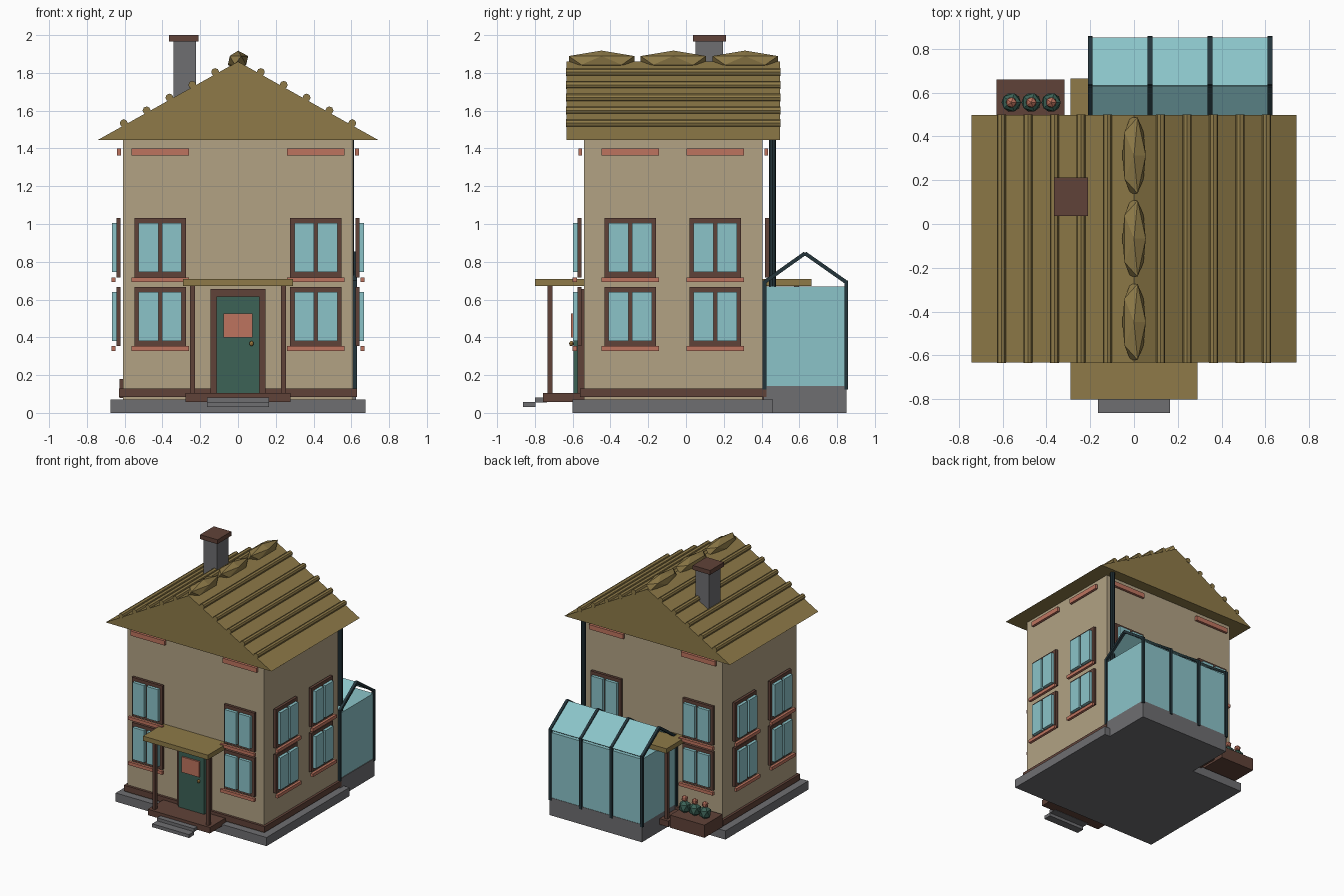
import bpy, bmesh, math
from mathutils import Matrix, Vector

if "Cube" in bpy.data.objects:
    bpy.data.objects.remove(bpy.data.objects["Cube"])

def mat(name, r, g, b):
    m = bpy.data.materials.new(name)
    lin = lambda c: (c / 255 / 12.92) if c < 10 else ((c / 255 + 0.055) / 1.055) ** 2.4
    m.diffuse_color = (lin(r), lin(g), lin(b), 1)
    m.use_nodes = True
    m.node_tree.nodes["Principled BSDF"].inputs["Base Color"].default_value = m.diffuse_color
    return m

WALL = mat("wall plaster", 178, 162, 132)
ROOF = mat("roof olive", 142, 122, 72)
WOOD = mat("dark wood", 96, 66, 56)
CORAL = mat("coral trim", 190, 116, 95)
GLASS = mat("window glass", 139, 196, 201)
STONE = mat("stone grey", 110, 110, 113)
DOOR = mat("door green", 60, 98, 86)
METAL = mat("dark metal", 36, 53, 59)
BRASS = mat("brass", 160, 122, 62)

def finish(name, bm, m):
    bmesh.ops.recalc_face_normals(bm, faces=bm.faces)
    me = bpy.data.meshes.new(name)
    bm.to_mesh(me)
    bm.free()
    me.materials.append(m)
    ob = bpy.data.objects.new(name, me)
    bpy.context.collection.objects.link(ob)
    return ob

def box(name, m, x0, x1, y0, y1, z0, z1):
    bm = bmesh.new()
    M = Matrix.Translation(((x0 + x1) / 2, (y0 + y1) / 2, (z0 + z1) / 2)) @ \
        Matrix.Diagonal((abs(x1 - x0), abs(y1 - y0), abs(z1 - z0), 1))
    bmesh.ops.create_cube(bm, size=1, matrix=M)
    return finish(name, bm, m)

def beam(name, m, a, b, w, d):
    """Box from a to b: w across x, d thick."""
    a, b = Vector(a), Vector(b)
    z = (b - a).normalized()
    x = Vector((1, 0, 0))
    R = Matrix((x, z.cross(x), z)).transposed().to_4x4()
    bm = bmesh.new()
    bmesh.ops.create_cube(bm, size=1, matrix=Matrix.Translation((a + b) / 2) @ R @
                          Matrix.Diagonal((w, d, (b - a).length, 1)))
    return finish(name, bm, m)

def ball(name, m, loc, size, sub=1):
    bm = bmesh.new()
    bmesh.ops.create_icosphere(bm, subdivisions=sub, radius=1,
                               matrix=Matrix.Translation(loc) @ Matrix.Diagonal((*size, 1)))
    return finish(name, bm, m)

def rod(name, m, loc, r, length, sides, rot=Matrix()):
    bm = bmesh.new()
    bmesh.ops.create_cone(bm, cap_ends=True, segments=sides, radius1=r, radius2=r, depth=length,
                          matrix=Matrix.Translation(loc) @ rot)
    return finish(name, bm, m)

X, YF, YB = 0.61, -0.54, 0.405

def on_wall(side, name, m, u0, u1, d0, d1, z0, z1):
    """Box on one wall: u runs along the wall, d is the distance out from it."""
    if side == "front":
        return box("front_" + name, m, u0, u1, YF - d1, YF - d0, z0, z1)
    if side == "back":
        return box("back_" + name, m, u0, u1, YB + d0, YB + d1, z0, z1)
    s = 1 if side == "right" else -1
    return box(side + "_" + name, m, s * (X + d0), s * (X + d1), u0, u1, z0, z1)

# house body
box("foundation", STONE, -0.675, 0.675, -0.6, 0.46, 0, 0.07)
box("walls", WALL, -X, X, YF, YB, 0.065, 1.45)
box("base_band", WOOD, -0.63, 0.63, -0.56, 0.425, 0.083, 0.13)

# gable roof
R0, R1, HW, EAVE, APEX = -0.633, 0.497, 0.742, 1.445, 1.86
bm = bmesh.new()
f = bm.faces.new([bm.verts.new(p) for p in ((-HW, R0, EAVE), (HW, R0, EAVE), (0, R0, APEX))])
ex = bmesh.ops.extrude_face_region(bm, geom=[f])
bmesh.ops.translate(bm, vec=(0, R1 - R0, 0),
                    verts=[v for v in ex["geom"] if isinstance(v, bmesh.types.BMVert)])
finish("roof", bm, ROOF)

# roof ribs and ridge caps
for i in range(1, 6):
    for s in (-1, 1):
        x = 0.121 * i
        z = APEX - x * (APEX - EAVE) / HW + 0.012
        rod("roof_rib", ROOF, (s * x, (R0 + R1) / 2, z), 0.021, R1 - R0 + 0.004, 8,
            Matrix.Rotation(math.pi / 2, 4, 'X'))
for y in (-0.447, -0.067, 0.313):
    ball("ridge_cap", ROOF, (0, y, 1.866), (0.06, 0.204, 0.052))

# chimney
box("chimney", STONE, -0.342, -0.222, 0.05, 0.195, 1.55, 1.97)
box("chimney_cap", WOOD, -0.365, -0.209, 0.036, 0.213, 1.965, 2.0)

# windows on all four walls, two storeys, plus the high trim plates
for side, centres in (("front", (-0.412, 0.412)), ("back", (-0.412, 0.412)),
                      ("left", (-0.295, 0.155)), ("right", (-0.295, 0.155))):
    for c in centres:
        for z in (0.51, 0.875):
            on_wall(side, "window_frame", WOOD, c - 0.137, c + 0.137, 0.012, 0.034, z - 0.157, z + 0.157)
            for s in (-1, 1):
                on_wall(side, "window_pane", GLASS, c + s * 0.01, c + s * 0.114, 0.034, 0.058,
                        z - 0.13, z + 0.13)
            on_wall(side, "window_sill", CORAL, c - 0.153, c + 0.153, 0.038, 0.06, z - 0.183, z - 0.157)
        on_wall(side, "trim_plate", CORAL, c - 0.153, c + 0.153, 0.01, 0.03, 1.362, 1.4)

# doors and porches, front and back
for side in ("front", "back"):
    on_wall(side, "door_frame", WOOD, -0.145, 0.145, 0.0, 0.035, 0.1, 0.655)
    on_wall(side, "door", DOOR, -0.114, 0.114, 0.03, 0.055, 0.105, 0.615)
    on_wall(side, "door_panel", CORAL, -0.078, 0.078, 0.05, 0.068, 0.4, 0.525)
    on_wall(side, "porch_roof", ROOF, -0.29, 0.29, 0.0, 0.26, 0.672, 0.71)
    on_wall(side, "porch_floor", WOOD, -0.278, 0.278, 0.0, 0.217, 0.057, 0.105)
    for x in (-0.24, 0.24):
        on_wall(side, "porch_post", WOOD, x - 0.013, x + 0.013, 0.168, 0.194, 0.1, 0.675)
ball("door_knob", BRASS, (0.072, -0.607, 0.367), (0.012, 0.012, 0.014), 2)
box("upper_step", STONE, -0.165, 0.165, -0.8, -0.735, 0.055, 0.082)
box("lower_step", STONE, -0.165, 0.165, -0.862, -0.797, 0.03, 0.057)

# greenhouse at the back
GX0, GX1, GY0, GY1, GZ = -0.2, 0.62, 0.41, 0.85, 0.67
GM, TOP = 0.63, 0.845
box("greenhouse_base", STONE, GX0, GX1 + 0.005, GY0, GY1, 0, 0.143)
box("greenhouse_glass", GLASS, GX0, GX1, GY0, GY1 - 0.003, 0.14, GZ)
xc = (GX0 + GX1) / 2
for y in (GY0, GY1):
    beam("greenhouse_roof_glass", GLASS, (xc, y, 0.69), (xc, GM, TOP - 0.003), GX1 - GX0, 0.006)
for i in range(4):
    x = GX0 + (GX1 - GX0) * i / 3
    for y in (GY0 + 0.005, GY1 - 0.002):
        box("greenhouse_post", METAL, x - 0.011, x + 0.011, y - 0.01, y + 0.01, 0.125, 0.7)
        beam("greenhouse_rafter", METAL, (x, y, 0.692), (x, GM, TOP), 0.022, 0.02)

# drain pipe at the back corner
rod("drain_pipe", METAL, (0.597, 0.458, 0.775), 0.018, 1.35, 8)

# planter with flowers
box("planter", WOOD, -0.627, -0.318, 0.43, 0.66, 0.078, 0.18)
for x in (-0.56, -0.469, -0.378):
    ball("flower_leaves", DOOR, (x, 0.555, 0.225), (0.049, 0.049, 0.055))
    ball("flower_head", CORAL, (x, 0.555, 0.29), (0.027, 0.027, 0.027))
